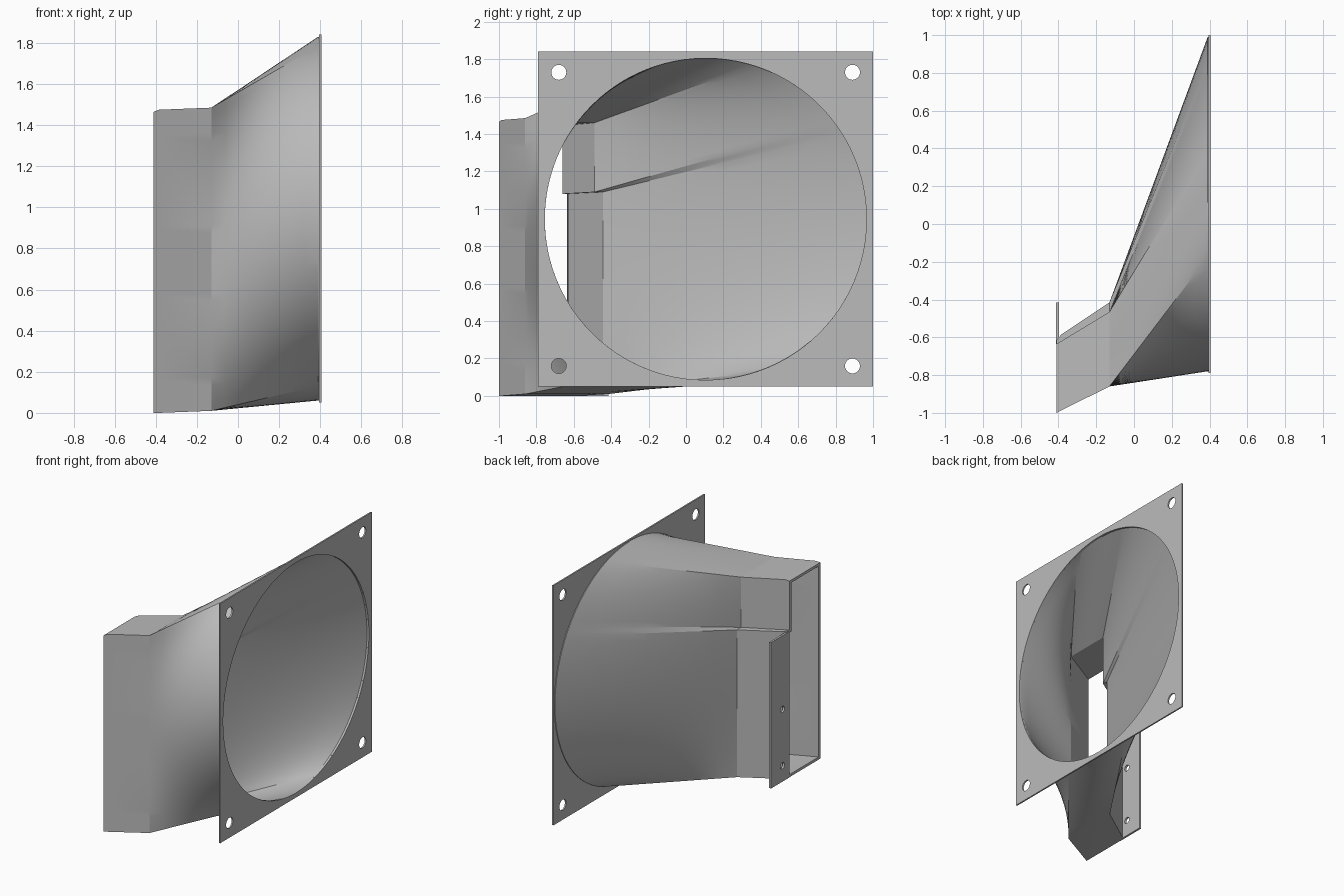
import bpy, bmesh
from math import cos, sin, pi
from mathutils import Matrix, Vector

if "Cube" in bpy.data.objects:
    bpy.data.objects.remove(bpy.data.objects["Cube"])

GREY = (0.5, 0.5, 0.5, 1)
grey = bpy.data.materials.new("plain grey")
grey.use_nodes = True
grey.diffuse_color = GREY
grey.node_tree.nodes["Principled BSDF"].inputs["Base Color"].default_value = GREY

CY, CZ = 0.105, 0.945      # centre of the round inlet
COUNTS = (8, 36, 12, 28, 3, 14, 8)   # segments along each edge of the section
SPAN = 8                   # rings between the throat and the round inlet


def finish(name, bm):
    bmesh.ops.recalc_face_normals(bm, faces=bm.faces)
    mesh = bpy.data.meshes.new(name)
    bm.to_mesh(mesh)
    bm.free()
    mesh.materials.append(grey)
    ob = bpy.data.objects.new(name, mesh)
    bpy.context.collection.objects.link(ob)
    return ob


def smooth(ob):
    bpy.ops.object.select_all(action='DESELECT')
    ob.select_set(True)
    bpy.context.view_layer.objects.active = ob
    bpy.ops.object.shade_smooth_by_angle(angle=pi / 13)


def section(x, front, upper, lower, bottom, step, top):
    """Tall rectangle whose back wall steps out below the given height."""
    mid = (front + upper) / 2
    outline = [(mid, top), (front, top), (front, bottom), (lower, bottom),
               (lower, step), (upper, step), (upper, top), (mid, top)]
    points = []
    for a, b, n in zip(outline, outline[1:], COUNTS):
        a, b = Vector((x, *a)), Vector((x, *b))
        points += [a.lerp(b, i / n) for i in range(n)]
    return points


def circle_matching(ring, x, r):
    """Circle points spaced like the points along the ring's perimeter."""
    lengths = [(b - a).length for a, b in zip(ring, ring[1:] + ring[:1])]
    total, run, points = sum(lengths), 0, []
    for d in lengths:
        a = pi / 2 + 2 * pi * run / total
        points.append(Vector((x, CY + r * cos(a), CZ + r * sin(a))))
        run += d
    return points


def skin(sections, r):
    """Rings from the outlet through the throat to the round inlet."""
    throat = sections[-1]
    inlet = circle_matching(throat, 0.39, r)
    between = [[a.lerp(b, k / SPAN) for a, b in zip(throat, inlet)]
               for k in range(1, SPAN)]
    return sections + between + [inlet, circle_matching(throat, 0.397, r)]


def box(name, x0, x1, y0, y1, z0, z1):
    bm = bmesh.new()
    m = Matrix.Translation(((x0 + x1) / 2, (y0 + y1) / 2, (z0 + z1) / 2))
    m = m @ Matrix.Diagonal((x1 - x0, y1 - y0, z1 - z0, 1))
    bmesh.ops.create_cube(bm, size=1, matrix=m)
    return finish(name, bm)


def drill(ob, x, y, z, r, segments):
    """Cut a round hole along x."""
    bm = bmesh.new()
    m = Matrix.Translation((x, y, z)) @ Matrix.Rotation(pi / 2, 4, 'Y')
    bmesh.ops.create_cone(bm, cap_ends=True, segments=segments, radius1=r,
                          radius2=r, depth=0.1, matrix=m)
    tool = finish("hole_cutter", bm)
    tool.hide_render = True
    mod = ob.modifiers.new("cut", 'BOOLEAN')
    mod.operation, mod.object, mod.solver = 'DIFFERENCE', tool, 'EXACT'
    bpy.context.view_layer.objects.active = ob
    bpy.ops.object.modifier_apply(modifier=mod.name)
    bpy.data.objects.remove(tool)


# Duct: outer skin and inner skin joined into one closed wall
outer = skin([section(-0.41, -1.0, -0.635, -0.615, 0, 1.1, 1.465),
              section(-0.385, -0.987, -0.62, -0.585, 0, 1.1, 1.475),
              section(-0.13, -0.86, -0.465, -0.415, 0.01, 1.11, 1.485)], 0.885)
inner = skin([section(-0.41, -0.98, -0.66, -0.637, 0.02, 1.08, 1.445),
              section(-0.13, -0.835, -0.49, -0.445, 0.03, 1.09, 1.46)], 0.86)
bm = bmesh.new()
rings = [[bm.verts.new(p) for p in ring] for ring in outer + inner[::-1]]
for a, b in zip(rings, rings[1:] + rings[:1]):
    for i in range(len(a)):
        bm.faces.new((a[i - 1], a[i], b[i], b[i - 1]))
smooth(finish("duct", bm))

# Square inlet flange with a round opening and four screw holes
flange = box("inlet_flange", 0.395, 0.406, CY - 0.895, CY + 0.895, CZ - 0.895, CZ + 0.895)
drill(flange, 0.4, CY, CZ, 0.86, 96)
for sy in (-1, 1):
    for sz in (-1, 1):
        drill(flange, 0.4, CY + sy * 0.785, CZ + sz * 0.785, 0.04, 32)
smooth(flange)

# Mounting tab beside the outlet
tab = box("mounting_tab", -0.412, -0.397, -0.634, -0.415, 0, 1.09)
for z in (0.12, 0.54):
    drill(tab, -0.4, -0.55, z, 0.024, 24)
smooth(tab)
